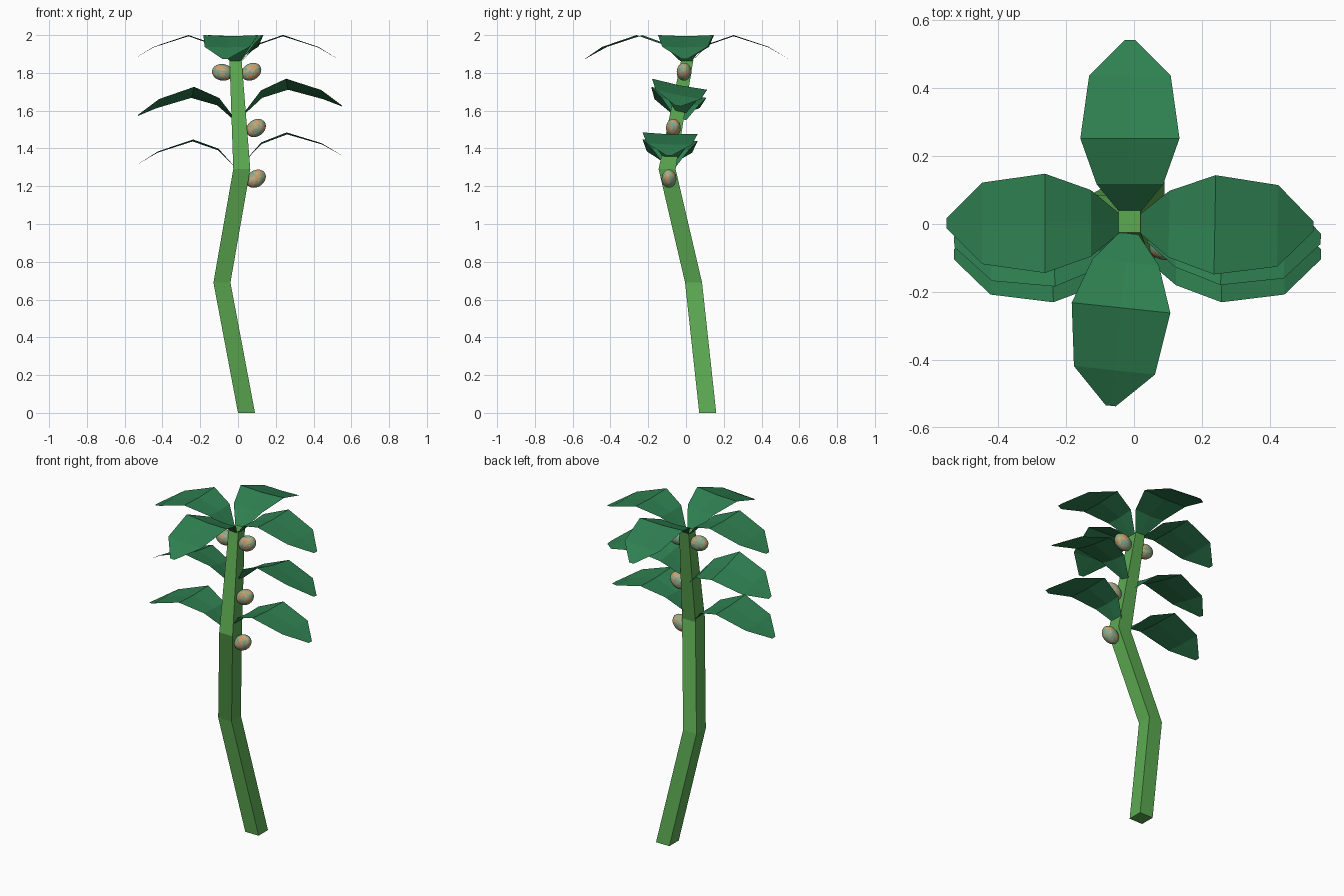
import bpy, bmesh, math
from mathutils import Vector, Matrix, noise

if "Cube" in bpy.data.objects:
    bpy.data.objects.remove(bpy.data.objects["Cube"])


def material(name, rgb):
    m = bpy.data.materials.new(name)
    m.diffuse_color = (*rgb, 1)
    m.use_nodes = True
    m.node_tree.nodes["Principled BSDF"].inputs["Base Color"].default_value = m.diffuse_color
    return m


STEM = material("stem green", (0.107, 0.40, 0.083))
LEAF = material("leaf green", (0.028, 0.216, 0.082))
FRUIT = [material("fruit sage", (0.30, 0.40, 0.22)),
         material("fruit teal", (0.20, 0.40, 0.27)),
         material("fruit orange", (0.62, 0.32, 0.13)),
         material("fruit tan", (0.50, 0.42, 0.26))]


def add_object(name, bm, mats):
    bmesh.ops.recalc_face_normals(bm, faces=bm.faces)
    me = bpy.data.meshes.new(name)
    bm.to_mesh(me)
    bm.free()
    for m in mats:
        me.materials.append(m)
    ob = bpy.data.objects.new(name, me)
    bpy.context.collection.objects.link(ob)
    return ob


# Crooked square stem: level square rings (x, y, z, half width)
bm = bmesh.new()
rings = []
for x, y, z, h in [(0.045, 0.115, 0, 0.045), (-0.085, 0.04, 0.69, 0.045),
                   (0.02, -0.1, 1.29, 0.045), (-0.013, 0.007, 1.87, 0.032)]:
    rings.append([bm.verts.new((x + sx * h, y + sy * h, z))
                  for sx, sy in ((-1, -1), (1, -1), (1, 1), (-1, 1))])
for a, b in zip(rings, rings[1:]):
    for i in range(4):
        j = (i + 1) % 4
        bm.faces.new((a[i], a[j], b[j], b[i]))
bm.faces.new(rings[0][::-1])
bm.faces.new(rings[-1])
add_object("stem", bm, [STEM])

# Arched leaf blade: distance out, height, half width, fold of the edges
BLADE = [(0.03, 0.0, 0.028, 0.0), (0.115, 0.085, 0.098, 0.006),
         (0.25, 0.132, 0.146, 0.006), (0.435, 0.073, 0.12, 0.003),
         (0.54, 0.012, 0.015, 0.0)]


def leaf(name, base, angle, roll=0.0, pitch=0.0):
    a = math.radians(angle)
    out = Vector((math.cos(a), math.sin(a), 0))
    side = Vector((-math.sin(a), math.cos(a), 0))
    bm = bmesh.new()
    rows = []
    for r, h, w, fold in BLADE:
        rows.append([bm.verts.new(Vector(base) + out * r + side * s * w
                     + Vector((0, 0, h + pitch * r + roll * s * w + fold * abs(s))))
                     for s in (-1, 0, 1)])
    for p, q in zip(rows, rows[1:]):
        for i in range(2):
            bm.faces.new((p[i], q[i], q[i + 1], p[i + 1]))
    # make the upper side the front
    add_object(name, bm, [LEAF])


# Crown of four leaves, then two lower pairs
crown = (-0.012, 0.002, 1.862)
leaf("crown_leaf_right", crown, -1)
leaf("crown_leaf_back", crown, 90)
leaf("crown_leaf_left", crown, 180)
leaf("crown_leaf_front", crown, 264)
leaf("middle_leaf_right", (0.01, -0.025, 1.592), -2, roll=-0.2, pitch=0.04)
leaf("middle_leaf_left", (0.01, -0.025, 1.555), 183, roll=0.2, pitch=0.015)
leaf("lower_leaf_right", (0.01, -0.08, 1.335), -1, roll=-0.03, pitch=0.03)
leaf("lower_leaf_left", (0.01, -0.08, 1.305), 181, roll=0.03)


# Mottled egg-shaped fruit hanging close to the stem
def fruit(name, centre, tilt):
    bm = bmesh.new()
    bmesh.ops.create_uvsphere(bm, u_segments=24, v_segments=16, radius=1)
    for f in bm.faces:
        c = f.calc_center_median() * 1.9 + Vector(centre) * 7
        n, n2 = noise.noise(c), noise.noise(c + Vector((9, 4, 2)))
        f.material_index = 2 if n > 0.2 else 3 if n > 0.05 else 1 if n2 > 0.05 else 0
        f.smooth = True
    bm.transform(Matrix.Translation(centre)
                 @ Matrix.Rotation(-math.radians(tilt), 4, 'Y')
                 @ Matrix.Diagonal((0.056, 0.039, 0.044, 1)))
    add_object(name, bm, FRUIT)


fruit("fruit_top_left", (-0.082, -0.01, 1.803), 170)
fruit("fruit_top_right", (0.07, -0.01, 1.806), 30)
fruit("fruit_middle", (0.095, -0.067, 1.508), 35)
fruit("fruit_lower", (0.095, -0.09, 1.24), 35)
